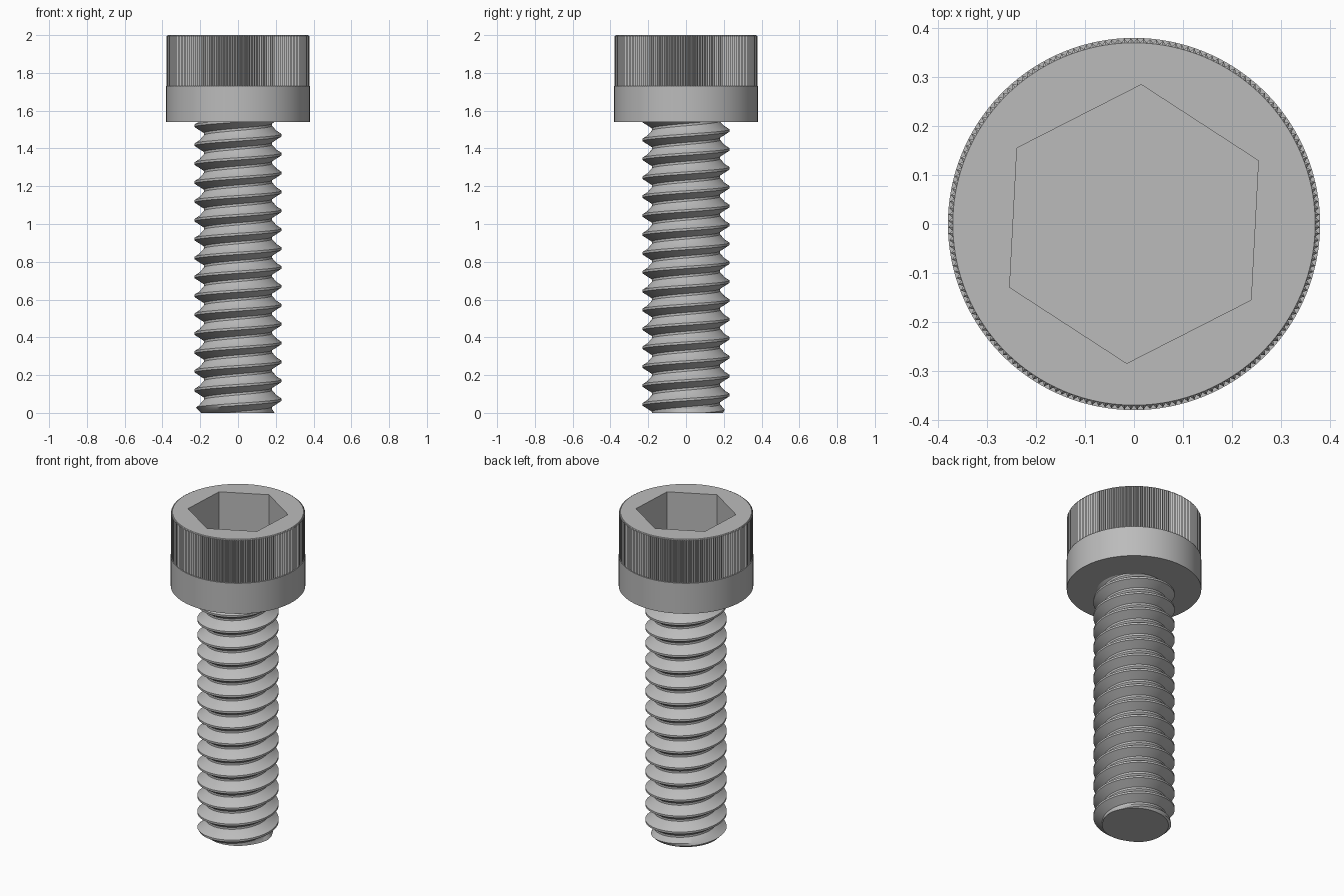
import bpy, bmesh, math

if "Cube" in bpy.data.objects:
    bpy.data.objects.remove(bpy.data.objects["Cube"], do_unlink=True)

steel = bpy.data.materials.new("steel grey")
steel.use_nodes = True
GREY = (0.5, 0.5, 0.5, 1)
steel.diffuse_color = GREY
steel.node_tree.nodes["Principled BSDF"].inputs["Base Color"].default_value = GREY


def finish(bm, name, angle):
    """Turn a bmesh into a shaded object."""
    bmesh.ops.recalc_face_normals(bm, faces=bm.faces)
    mesh = bpy.data.meshes.new(name)
    bm.to_mesh(mesh)
    bm.free()
    mesh.materials.append(steel)
    obj = bpy.data.objects.new(name, mesh)
    bpy.context.collection.objects.link(obj)
    bpy.ops.object.select_all(action='DESELECT')
    obj.select_set(True)
    bpy.context.view_layer.objects.active = obj
    bpy.ops.object.shade_smooth_by_angle(angle=math.radians(angle))
    return obj


# Socket head: rings of different outline, stacked and bridged
HEAD_R, HEAD_Z, KNURL_Z, SOCKET_Z = 0.38, 1.54, 1.73, 1.74
STEPS = 360


def circle(radius):
    return lambda k: radius


def knurl(k):
    return HEAD_R - 0.001 if k % 2 else HEAD_R - 0.009


def hexagon(k):
    """Hexagon outline with a corner at 87 degrees."""
    a = (k - 87) % 60 - 30
    return 0.285 * math.cos(math.pi / 6) / math.cos(math.radians(a))


bm = bmesh.new()
rings = []
for outline, z in [(circle(HEAD_R), HEAD_Z), (circle(HEAD_R), KNURL_Z),
                   (knurl, KNURL_Z), (knurl, 1.995), (circle(0.37), 2.0),
                   (hexagon, 2.0), (hexagon, SOCKET_Z)]:
    ring = []
    for k in range(STEPS):
        t = math.radians(k)
        r = outline(k)
        ring.append(bm.verts.new((r * math.cos(t), r * math.sin(t), z)))
    rings.append(ring)
for low, high in zip(rings, rings[1:]):
    for k in range(STEPS):
        n = (k + 1) % STEPS
        bm.faces.new((low[k], low[n], high[n], high[k]))
bm.faces.new(rings[0])
bm.faces.new(rings[-1])
finish(bm, "socket_head", 25)

# Threaded shank: helical grid clipped to the shank length
PITCH, CREST, ROOT, SEG = 0.1, 0.23, 0.18, 72
PROFILE = [(0, ROOT), (0.12, ROOT), (0.44, CREST), (0.56, CREST), (0.88, ROOT), (1, ROOT)]
PHASE = 0.2


def thread_radius(z, turn):
    """Radius of the thread profile at a height and angle, with an end chamfer."""
    f = (z / PITCH - turn - PHASE) % 1
    for (a, ra), (b, rb) in zip(PROFILE, PROFILE[1:]):
        if f <= b:
            r = ra + (rb - ra) * (f - a) / (b - a)
            break
    return min(r, 0.195 + z)


bm = bmesh.new()
stops = [0, 0.12, 0.28, 0.44, 0.56, 0.72]
turns = math.ceil(HEAD_Z / PITCH) + 3
columns = []
for j in range(SEG + 1):
    turn = j / SEG
    column = []
    for i in range(-2, turns):
        for s in stops:
            z = min(max(PITCH * (i + s + turn + PHASE), 0), HEAD_Z)
            r = thread_radius(z, turn)
            t = turn * math.tau
            column.append(bm.verts.new((r * math.cos(t), r * math.sin(t), z)))
    columns.append(column)
for left, right in zip(columns, columns[1:]):
    for i in range(len(left) - 1):
        bm.faces.new((left[i], right[i], right[i + 1], left[i + 1]))
bmesh.ops.remove_doubles(bm, verts=bm.verts, dist=0.0001)
bmesh.ops.holes_fill(bm, edges=[e for e in bm.edges if e.is_boundary], sides=0)
finish(bm, "threaded_shank", 30)
